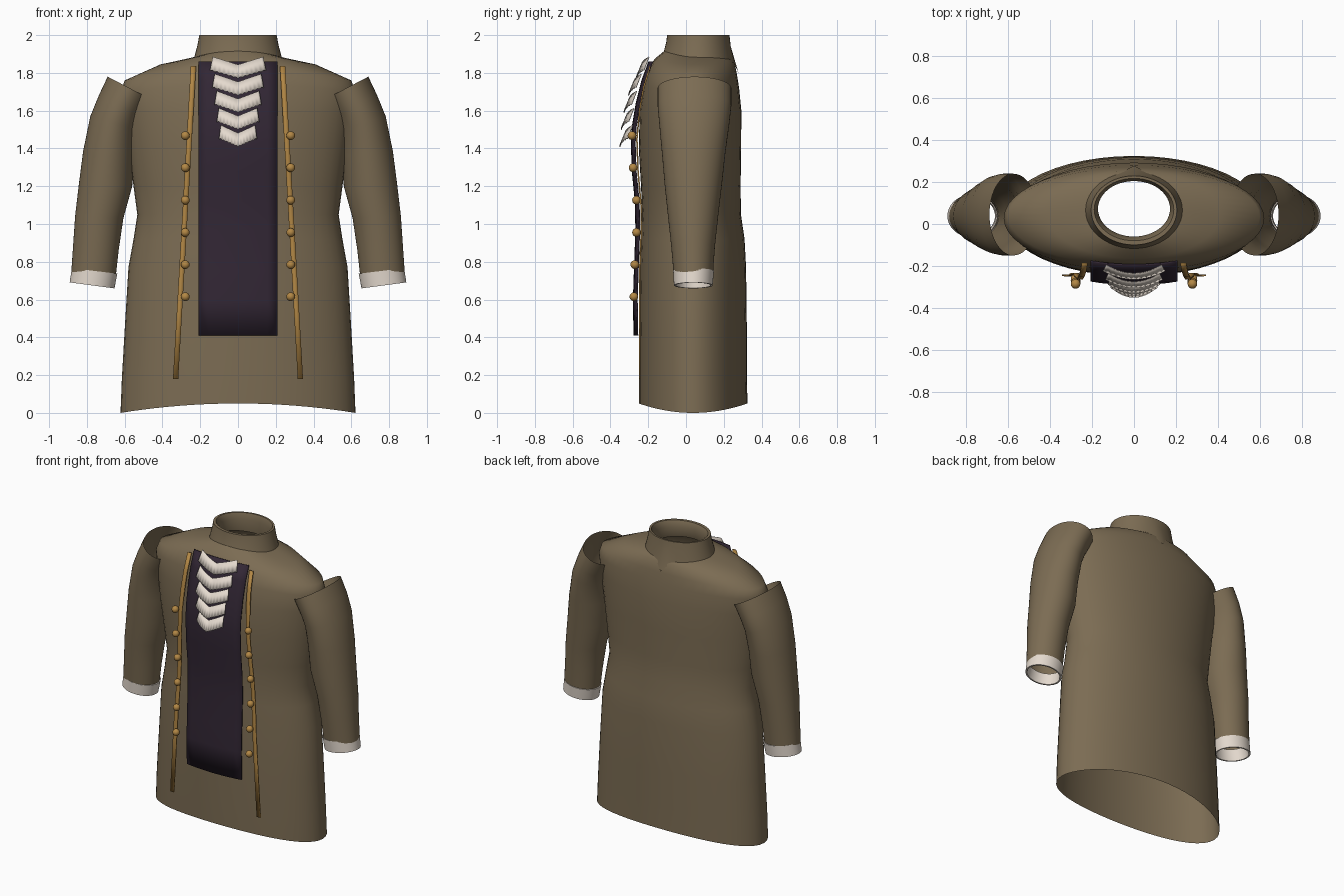
import bpy, bmesh, math
from mathutils import Vector

cube = bpy.data.objects.get("Cube")
if cube:
    bpy.data.objects.remove(cube, do_unlink=True)


def material(name, rgb):
    m = bpy.data.materials.new(name)
    m.use_nodes = True
    m.diffuse_color = (*rgb, 1)
    m.node_tree.nodes["Principled BSDF"].inputs["Base Color"].default_value = (*rgb, 1)
    return m


BROWN = material("brown cloth", (0.2, 0.15, 0.087))
PLUM = material("dark plum cloth", (0.032, 0.02, 0.035))
CREAM = material("cream lace", (0.78, 0.7, 0.62))
GOLD = material("gold trim", (0.45, 0.245, 0.06))


def finish(name, bm, mat, angle=50, thickness=0):
    bmesh.ops.recalc_face_normals(bm, faces=bm.faces)
    mesh = bpy.data.meshes.new(name)
    bm.to_mesh(mesh)
    bm.free()
    mesh.materials.append(mat)
    ob = bpy.data.objects.new(name, mesh)
    bpy.context.collection.objects.link(ob)
    bpy.ops.object.select_all(action='DESELECT')
    ob.select_set(True)
    bpy.context.view_layer.objects.active = ob
    bpy.ops.object.shade_smooth_by_angle(angle=math.radians(angle))
    if thickness:
        mod = ob.modifiers.new("thickness", 'SOLIDIFY')
        mod.thickness = thickness
        mod.offset = 0
    return ob


def loft(name, rows, mat, closed=True, **kw):
    """Skin a list of equal-length point rows."""
    bm = bmesh.new()
    grid = [[bm.verts.new(p) for p in row] for row in rows]
    n = len(rows[0])
    for a, b in zip(grid, grid[1:]):
        for i in range(n if closed else n - 1):
            j = (i + 1) % n
            bm.faces.new((a[i], a[j], b[j], b[i]))
    return finish(name, bm, mat, **kw)


SEG = 48
ANGLES = [2 * math.pi * i / SEG for i in range(SEG)]


def body_ring(z_front, z_side, z_back, w, y_front, y_back):
    ring = []
    for t in ANGLES:
        s = math.sin(t)
        z_end = z_back if s > 0 else z_front
        ring.append(Vector((w * math.cos(t),
                            (y_front + y_back) / 2 + (y_back - y_front) / 2 * s,
                            z_side + (z_end - z_side) * s * s)))
    return ring


def sleeve_ring(inner, outer, y_front, y_back, side, grow=0):
    a, b = Vector((inner[0], 0, inner[1])), Vector((outer[0], 0, outer[1]))
    mid, half = (a + b) / 2, (b - a) / 2
    half *= 1 + grow / half.length
    ring = []
    for t in ANGLES:
        p = mid + half * math.cos(t)
        p.y = (y_front + y_back) / 2 + ((y_back - y_front) / 2 + grow) * math.sin(t)
        p.x *= side
        ring.append(p)
    return ring


# Coat body, hem to neckline
loft("coat_body", [body_ring(*r) for r in (
    (.05, 0, .05, .622, -.25, .325),
    (.2, .18, .2, .615, -.25, .323),
    (.45, .44, .45, .6, -.247, .322),
    (.77, .77, .77, .58, -.243, .318),
    (.92, .92, .92, .553, -.237, .31),
    (1.05, 1.05, 1.05, .533, -.232, .291),
    (1.2, 1.2, 1.2, .553, -.238, .289),
    (1.4, 1.4, 1.4, .58, -.25, .292),
    (1.6, 1.6, 1.6, .605, -.245, .293),
    (1.74, 1.7, 1.72, .622, -.225, .281),
    (1.82, 1.76, 1.79, .6, -.2, .27),
    (1.875, 1.845, 1.855, .41, -.165, .257),
    (1.92, 1.885, 1.875, .22, -.11, .24))], BROWN)

# Standing collar with a folded rim and a pointed tab at the back
collar = [body_ring(*r) for r in (
    (1.915, 1.88, 1.87, .232, -.117, .248),
    (1.96, 1.95, 1.94, .214, -.105, .237),
    (2, 2, 2, .205, -.1, .23),
    (2, 2, 2, .19, -.08, .218),
    (1.96, 1.96, 1.96, .172, -.06, .205),
    (1.89, 1.88, 1.87, .19, -.08, .215))]
for p in collar[0]:
    if p.y > 0.15 and abs(p.x) < 0.065:
        drop = 1 - abs(p.x) / 0.065
        p.z -= 0.07 * drop
        p.y += 0.03 * drop
loft("collar", collar, BROWN)

# Sleeves with open shoulder ends, and turned cuffs
SLEEVE = (
    ((.46, 1.66), (.69, 1.78), -.15, .24),
    ((.515, 1.565), (.735, 1.685), -.15, .24),
    ((.537, 1.5), (.782, 1.57), -.142, .23),
    ((.552, 1.36), (.82, 1.385), -.127, .208),
    ((.56, 1.2), (.842, 1.215), -.113, .19),
    ((.607, 1.03), (.862, 1.045), -.095, .17),
    ((.632, .86), (.872, .9), -.078, .153),
    ((.652, .68), (.885, .71), -.062, .14))
CUFF = (((.647, .738), (.872, .765), -.06, .14), ((.66, .66), (.885, .69), -.058, .135))
for side, label in ((1, "left"), (-1, "right")):
    loft(label + "_sleeve", [sleeve_ring(*r, side) for r in SLEEVE], BROWN)
    top, low = CUFF
    loft(label + "_cuff", [sleeve_ring(*r, side, g) for r, g in (
        (top, 0), (top, .008), (low, .006), (low, -.004), (top, -.01))], CREAM)


def ribbon(name, path, half, mat, curve, steps):
    """Front strip: path of (x, y, z), bent backwards away from its middle."""
    rows = []
    for x, y, z in path:
        offs = [half * (2 * i / steps - 1) for i in range(steps + 1)]
        rows.append([Vector((x + o, y + curve * o * o, z)) for o in offs])
    return loft(name, rows, mat, closed=False, thickness=.008)


# Waistcoat panel
ribbon("waistcoat_panel", [(0, y, z) for y, z in (
    (-.195, 1.86), (-.232, 1.76), (-.262, 1.64), (-.282, 1.52), (-.288, 1.43), (-.283, 1.28),
    (-.267, 1.12), (-.264, .97), (-.272, .75), (-.277, .6), (-.274, .41))],
    .208, PLUM, .4, 8)

# Gold edging and buttons
EDGE = ((-.19, 1.835), (-.225, 1.72), (-.246, 1.6), (-.26, 1.45), (-.254, 1.28), (-.238, 1.1),
        (-.237, .95), (-.245, .75), (-.246, .55), (-.245, .18))
BUTTONS = ((-.286, 1.468), (-.28, 1.298), (-.262, 1.126), (-.262, .955), (-.271, .785), (-.276, .615))
for side, label in ((1, "left"), (-1, "right")):
    path = [(side * (.236 + (1.835 - z) * .057), y, z) for y, z in EDGE]
    ribbon(label + "_gold_edging", path, .014, GOLD, 0, 1)
    for i, (y, z) in enumerate(BUTTONS):
        bm = bmesh.new()
        bmesh.ops.create_uvsphere(bm, u_segments=16, v_segments=10, radius=.023)
        bmesh.ops.translate(bm, verts=bm.verts, vec=(side * .279, y, z))
        finish(f"{label}_button_{i + 1}", bm, GOLD)

# Lace neck frill: overlapping chevrons with toothed lower edges
TEETH = 12
for k in range(5):
    half = .148 - .012 * k
    z_mid = 1.77 - .0905 * k
    y_top = (-.235, -.276, -.3, -.315, -.322)[k]
    top, low = [], []
    for i in range(-TEETH, TEETH + 1):
        f = i / TEETH
        lift = .042 * abs(f)
        tooth = .006 * (i % 2)
        back = .04 * f * f
        top.append(Vector((half * .9 * f, y_top + back, z_mid + .073 + lift)))
        low.append(Vector((half * f, y_top - .028 + back, z_mid + lift + tooth)))
    loft(f"lace_frill_{k + 1}", [top, low], CREAM, closed=False, thickness=.004)
